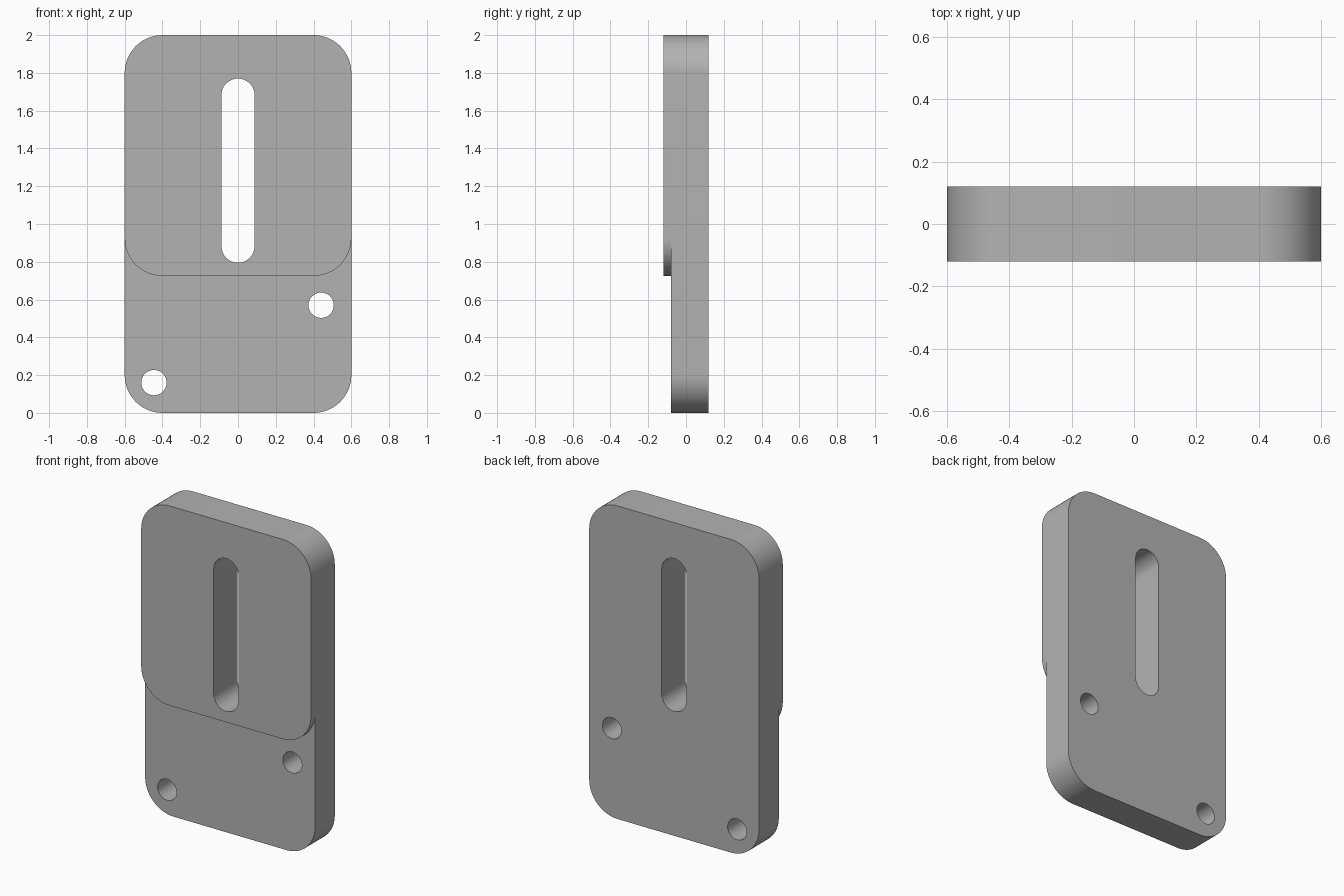
import bpy, bmesh
from math import cos, sin, pi

cube = bpy.data.objects.get("Cube")
if cube:
    bpy.data.objects.remove(cube, do_unlink=True)

grey = bpy.data.materials.new("plain grey")
grey.use_nodes = True
colour = (0.45, 0.45, 0.45, 1)
grey.diffuse_color = colour
grey.node_tree.nodes["Principled BSDF"].inputs["Base Color"].default_value = colour


def rounded_plate(name, x, half_width, bottom, top, radius, front, back, steps=16):
    """Rounded rectangle in the XZ plane, extruded from front to back."""
    bm = bmesh.new()
    dx = half_width - radius
    corners = ((dx, top - radius), (-dx, top - radius),
               (-dx, bottom + radius), (dx, bottom + radius))
    verts = []
    for quarter, (cx, cz) in enumerate(corners):
        for i in range(steps + 1):
            a = (quarter + i / steps) * pi / 2
            verts.append(bm.verts.new((x + cx + radius * cos(a), front,
                                       cz + radius * sin(a))))
    bmesh.ops.remove_doubles(bm, verts=verts, dist=1e-5)
    face = bm.faces.new([v for v in verts if v.is_valid])
    new = bmesh.ops.extrude_face_region(bm, geom=[face])["geom"]
    moved = [g for g in new if isinstance(g, bmesh.types.BMVert)]
    bmesh.ops.translate(bm, verts=moved, vec=(0, back - front, 0))
    bmesh.ops.recalc_face_normals(bm, faces=bm.faces)
    mesh = bpy.data.meshes.new(name)
    bm.to_mesh(mesh)
    bm.free()
    mesh.materials.append(grey)
    obj = bpy.data.objects.new(name, mesh)
    bpy.context.collection.objects.link(obj)
    return obj


def combine(body, other, operation):
    """Apply a boolean and discard the tool object."""
    mod = body.modifiers.new(other.name, "BOOLEAN")
    mod.object, mod.operation, mod.solver = other, operation, "EXACT"
    bpy.context.view_layer.objects.active = body
    bpy.ops.object.modifier_apply(modifier=mod.name)
    bpy.data.objects.remove(other, do_unlink=True)


# Full-height plate with the raised front pad
body = rounded_plate("slotted_plate", 0, 0.6, 0, 2, 0.2, -0.08, 0.12)
pad = rounded_plate("raised_pad", 0, 0.6, 0.725, 2, 0.2, -0.12, -0.08)
combine(body, pad, "UNION")

# Long slot and two round through holes
slot = rounded_plate("slot_cutter", 0, 0.0875, 0.795, 1.77, 0.0875, -0.3, 0.3)
combine(body, slot, "DIFFERENCE")
r = 0.067
for x, z in ((0.44, 0.57), (-0.445, 0.16)):
    hole = rounded_plate("hole_cutter", x, r, z - r, z + r, r, -0.3, 0.3, 12)
    combine(body, hole, "DIFFERENCE")

# Smooth the rounded walls, keep the rims sharp
bpy.ops.object.select_all(action="DESELECT")
body.select_set(True)
bpy.context.view_layer.objects.active = body
bpy.ops.object.shade_smooth_by_angle(angle=pi / 6)
